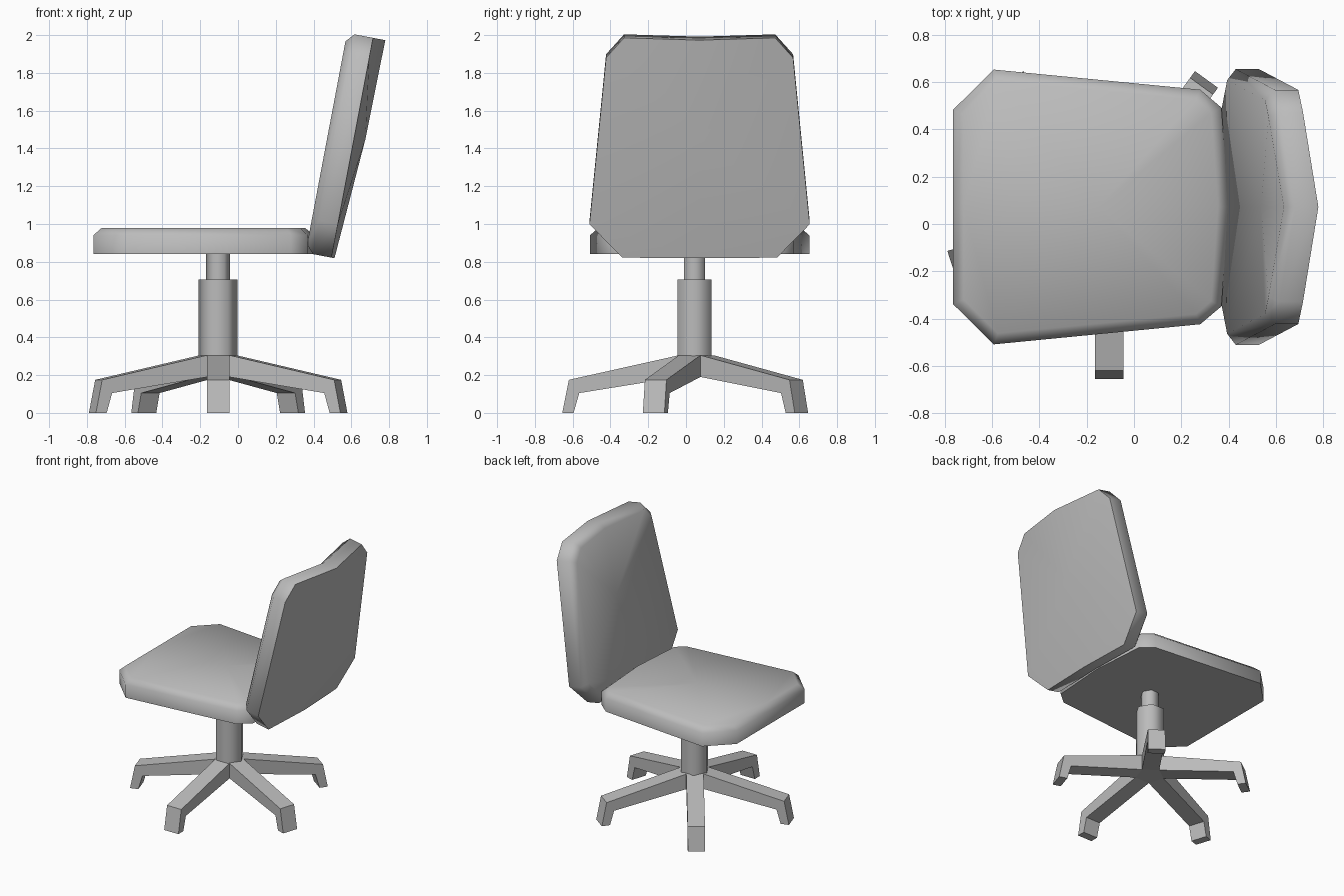
import bpy
import bmesh
from math import radians, sin, cos, pi
from mathutils import Matrix, Vector

cube = bpy.data.objects.get("Cube")
if cube:
    bpy.data.objects.remove(cube, do_unlink=True)

GREY = bpy.data.materials.new("plain grey")
GREY.use_nodes = True
GREY.diffuse_color = (0.5, 0.5, 0.5, 1)
GREY.node_tree.nodes["Principled BSDF"].inputs["Base Color"].default_value = (0.5, 0.5, 0.5, 1)


def finish(name, bm, smooth_angle=None):
    bmesh.ops.recalc_face_normals(bm, faces=bm.faces[:])
    mesh = bpy.data.meshes.new(name)
    bm.to_mesh(mesh)
    bm.free()
    mesh.materials.append(GREY)
    obj = bpy.data.objects.new(name, mesh)
    bpy.context.collection.objects.link(obj)
    if smooth_angle:
        bpy.ops.object.select_all(action='DESELECT')
        obj.select_set(True)
        bpy.context.view_layer.objects.active = obj
        bpy.ops.object.shade_smooth_by_angle(angle=radians(smooth_angle))
    return obj


def prism(name, profile, depth, matrix, smooth_angle=None):
    """Extrude a closed 2D profile along local z."""
    bm = bmesh.new()
    face = bm.faces.new([bm.verts.new((a, b, 0)) for a, b in profile])
    ext = bmesh.ops.extrude_face_region(bm, geom=[face])
    top = [v for v in ext["geom"] if isinstance(v, bmesh.types.BMVert)]
    bmesh.ops.translate(bm, verts=top, vec=(0, 0, depth))
    bmesh.ops.transform(bm, matrix=matrix, verts=bm.verts[:])
    return finish(name, bm, smooth_angle)


def polygon(sides, radius, start=0.0):
    return [(radius * cos(start + 2 * pi * i / sides),
             radius * sin(start + 2 * pi * i / sides)) for i in range(sides)]


def inset(points, dist):
    """Mitred inset of a counter-clockwise or clockwise loop, towards its middle."""
    middle = sum(points, Vector((0, 0))) / len(points)
    result = []
    for i, p in enumerate(points):
        normals = []
        for a, b in ((points[i - 1], p), (p, points[(i + 1) % len(points)])):
            d = (b - a).normalized()
            n = Vector((-d.y, d.x))
            normals.append(n if n.dot(middle - a) > 0 else -n)
        s = normals[0] + normals[1]
        result.append(p + s * (2 * dist / s.length_squared))
    return result


def cushion(name, half, middle, bows, matrix):
    """Padded slab: mirrored outline, bowed along its centre line, soft front rim."""
    outline = [Vector(p) for p in half]
    outline += [Vector((u, -v)) for u, v in reversed(half[1:-1])]
    count, last = len(outline), len(half) - 1
    bow = {0: bows[0], last: bows[2]}
    bm = bmesh.new()
    rings, centres = [], []
    for height, dist in ((0, 0), (0.10, 0), (0.14, 0.045)):
        loop = inset(outline, dist) if dist else outline
        rings.append([bm.verts.new((p.x, p.y, height + bow.get(i, 0)))
                      for i, p in enumerate(loop)])
    # side wall and rim
    for low, high in zip(rings, rings[1:]):
        for i in range(count):
            j = (i + 1) % count
            bm.faces.new((low[i], low[j], high[j], high[i]))
    # back and front panels, creased along the centre line
    for ring, height in ((rings[0], 0), (rings[2], 0.14)):
        m = bm.verts.new((middle, 0, height + bows[1]))
        for side in (1, -1):
            r = [ring[side * i % count] for i in range(last + 1)]
            bm.faces.new((r[0], r[1], r[2], m))
            bm.faces.new((m, r[2], r[3]))
            bm.faces.new((m, r[3], r[4], r[5]))
    bmesh.ops.transform(bm, matrix=matrix, verts=bm.verts[:])
    return finish(name, bm, 55)


# Seat and backrest
PAD_Y = 0.072
cushion("seat",
        [(-0.766, 0), (-0.766, 0.41), (-0.593, 0.581), (0.28, 0.496), (0.37, 0.42), (0.40, 0)],
        -0.15, (0, 0, 0), Matrix.Translation((0, PAD_Y, 0.84)))

lean = Matrix.Translation((0.495, PAD_Y, 0.822)) @ Matrix.Rotation(radians(10.7 - 90), 4, 'Y')
cushion("backrest",
        [(0, 0), (0, 0.41), (0.18, 0.583), (1.077, 0.495), (1.184, 0.40), (1.184, 0)],
        0.65, (-0.016, -0.06, -0.066), lean)

# Column
base = Matrix.Translation((-0.105, 0.045, 0))
prism("lower_column", polygon(6, 0.103), 0.405, base @ Matrix.Translation((0, 0, 0.30)), 65)
prism("upper_column", polygon(6, 0.0635), 0.16, base @ Matrix.Translation((0, 0, 0.69)), 65)

# Five-legged foot
APOTHEM = 0.083
HALF_WIDTH = 0.06
prism("hub", polygon(5, APOTHEM / cos(pi / 5), radians(18)), 0.115,
      base @ Matrix.Translation((0, 0, 0.19)))
leg = [(APOTHEM, 0.305), (0.665, 0.175), (0.70, 0), (0.64, 0), (0.61, 0.105), (APOTHEM, 0.19)]
for k in range(5):
    turn = Matrix.Rotation(radians(72 * k - 90), 4, 'Z')
    upright = Matrix.Translation((0, HALF_WIDTH, 0)) @ Matrix.Rotation(pi / 2, 4, 'X')
    prism(f"leg_{k + 1}", leg, 2 * HALF_WIDTH, base @ turn @ upright)
